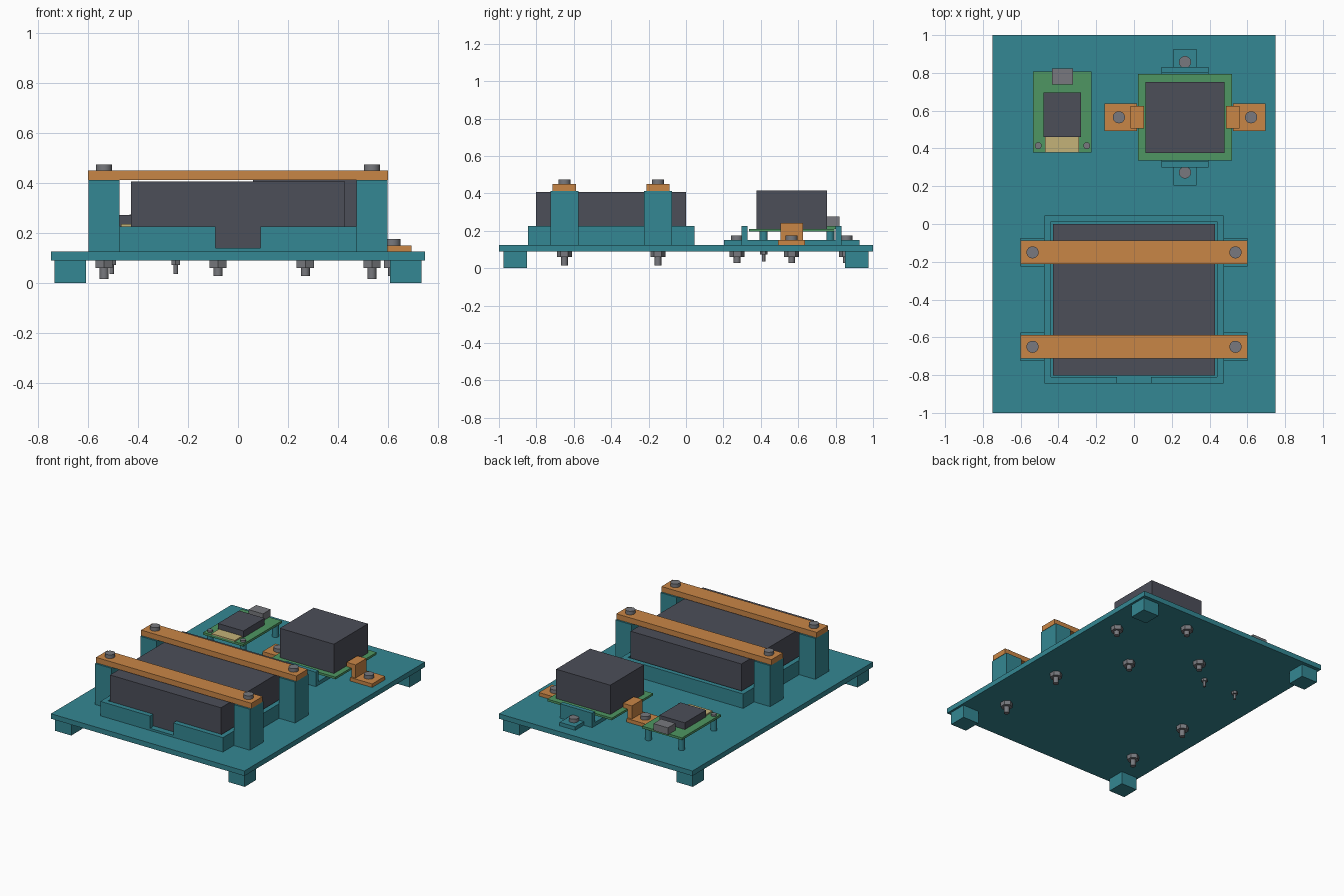
import bpy, bmesh, math
from mathutils import Matrix

if "Cube" in bpy.data.objects:
    bpy.data.objects.remove(bpy.data.objects["Cube"])


def material(name, rgb):
    lin = [((c / 255 + 0.055) / 1.055) ** 2.4 for c in rgb]
    m = bpy.data.materials.new(name)
    m.diffuse_color = (*lin, 1)
    m.use_nodes = True
    m.node_tree.nodes["Principled BSDF"].inputs["Base Color"].default_value = m.diffuse_color
    return m


TEAL = material("teal plastic", (52, 135, 147))
ORANGE = material("orange plastic", (201, 134, 70))
DARK = material("dark casing", (76, 78, 89))
GREEN = material("circuit green", (78, 150, 98))
GREY = material("steel grey", (120, 121, 126))
TAN = material("tan contact strip", (196, 178, 120))


def add_box(bm, x0, x1, y0, y1, z0, z1):
    m = Matrix.Translation(((x0 + x1) / 2, (y0 + y1) / 2, (z0 + z1) / 2))
    m = m @ Matrix.Diagonal((abs(x1 - x0), abs(y1 - y0), z1 - z0, 1))
    bmesh.ops.create_cube(bm, size=1, matrix=m)


def add_rod(bm, x, y, r, z0, z1, sides=24):
    bmesh.ops.create_cone(bm, cap_ends=True, segments=sides, radius1=r, radius2=r, depth=z1 - z0,
                          matrix=Matrix.Translation((x, y, (z0 + z1) / 2)))


def finish(bm, name, mat):
    bmesh.ops.recalc_face_normals(bm, faces=bm.faces)
    me = bpy.data.meshes.new(name)
    bm.to_mesh(me)
    bm.free()
    me.materials.append(mat)
    ob = bpy.data.objects.new(name, me)
    bpy.context.collection.objects.link(ob)
    return ob


def box(name, mat, *dims):
    bm = bmesh.new()
    add_box(bm, *dims)
    return finish(bm, name, mat)


def extrude_profile(name, mat, pts, axis, lo, hi):
    """Closed outline extruded along z (outline in x, y) or along y (outline in x, z)."""
    bm = bmesh.new()
    place = (lambda a, b, t: (a, b, t)) if axis == "z" else (lambda a, b, t: (a, t, b))
    face = bm.faces.new([bm.verts.new(place(a, b, lo)) for a, b in pts])
    ext = bmesh.ops.extrude_face_region(bm, geom=[face])
    shift = place(0, 0, hi - lo)
    bmesh.ops.translate(bm, vec=shift, verts=[v for v in ext["geom"] if isinstance(v, bmesh.types.BMVert)])
    return finish(bm, name, mat)


def bolt(name, x, y, z_seat, z_tip, head_r=0.032, head_h=0.025, shaft_r=0.018, nut_r=0.04, nut_z=0.06):
    bm = bmesh.new()
    add_rod(bm, x, y, head_r, z_seat, z_seat + head_h)
    add_rod(bm, x, y, shaft_r, z_tip, z_seat, 16)
    add_rod(bm, x, y, nut_r, nut_z, 0.09, 6)
    ob = finish(bm, name, GREY)
    for p in ob.data.polygons:  # round shanks smooth, hex nut flat
        p.use_smooth = True
    bpy.context.view_layer.objects.active = ob
    ob.select_set(True)
    bpy.ops.object.shade_smooth_by_angle(angle=math.radians(30))
    ob.select_set(False)


# Base plate and corner feet
P = 0.125
box("base_plate", TEAL, -0.75, 0.75, -1, 1, 0.09, P)
for sx in (-1, 1):
    for sy in (-1, 1):
        box("foot", TEAL, sx * 0.61, sx * 0.735, sy * 0.85, sy * 0.975, 0, 0.09)

# Battery tray: floor plus a wall ring with a gap in the front
box("tray_floor", TEAL, -0.475, 0.475, -0.845, 0.045, P, 0.14)
g, xo, xi = 0.09, 0.475, 0.44
extrude_profile("tray_wall", TEAL, [
    (g, -0.845), (xo, -0.845), (xo, 0.045), (-xo, 0.045), (-xo, -0.845), (-g, -0.845),
    (-g, -0.81), (-xi, -0.81), (-xi, 0.012), (xi, 0.012), (xi, -0.81), (g, -0.81)], "z", 0.14, 0.226)
box("battery", DARK, -0.43, 0.43, -0.803, 0, 0.14, 0.407)

# Clamp posts, straps and their bolts
for y in (-0.65, -0.15):
    box("strap", ORANGE, -0.602, 0.602, y - 0.0625, y + 0.0625, 0.412, 0.45)
    for sx in (-1, 1):
        box("post", TEAL, sx * 0.475, sx * 0.6, y - 0.075, y + 0.075, P, 0.412)
        bolt("strap_bolt", sx * 0.537, y, 0.45, 0.015)

# Power module on its support
cx, cy = 0.27, 0.565
box("module_support", TEAL, 0.145, 0.395, 0.33, 0.80, P, 0.15)
box("module_board", GREEN, cx - 0.25, cx + 0.25, cy - 0.228, cy + 0.228, 0.195, 0.21)
box("module_case", DARK, cx - 0.21, cx + 0.21, cy - 0.188, cy + 0.188, 0.21, 0.415)

for s in (-1, 1):
    # End stop: upright wall with a bolted tab
    bm = bmesh.new()
    add_box(bm, cx - 0.125, cx + 0.125, cy + s * 0.235, cy + s * 0.267, P, 0.226)
    add_box(bm, cx - 0.06, cx + 0.06, cy + s * 0.267, cy + s * 0.362, P, 0.15)
    finish(bm, "end_stop", TEAL)
    bolt("end_stop_bolt", cx, cy + s * 0.292, 0.15, 0.028)
    # Side clip: bolted foot, riser and lip over the board edge
    extrude_profile("side_clip_foot", ORANGE, [
        (cx + s * a, z) for a, z in
        [(0.255, P), (0.425, P), (0.425, 0.15), (0.255, 0.15)]], "y", cy - 0.072, cy + 0.072)
    extrude_profile("side_clip_hook", ORANGE, [
        (cx + s * a, z) for a, z in
        [(0.255, 0.15), (0.288, 0.15), (0.288, 0.242), (0.218, 0.242), (0.218, 0.212), (0.255, 0.212)]],
        "y", cy - 0.06, cy + 0.06)
    bolt("side_clip_bolt", cx + s * 0.35, cy, 0.15, 0.028)

# Controller board on standoffs
box("controller_board", GREEN, -0.535, -0.225, 0.378, 0.808, 0.21, 0.226)
box("controller_chip", DARK, -0.478, -0.28, 0.46, 0.695, 0.226, 0.273)
box("contact_strip", TAN, -0.47, -0.29, 0.378, 0.46, 0.226, 0.235)
box("cable_socket", GREY, -0.435, -0.323, 0.738, 0.822, 0.226, 0.275)
for x in (-0.507, -0.25):
    for y in (0.415, 0.772):
        bm = bmesh.new()
        add_rod(bm, x, y, 0.021, P, 0.21, 20)
        finish(bm, "standoff", TEAL)
    bolt("board_screw", x, 0.415, 0.226, 0.035, 0.018, 0.012, 0.009, 0.02, 0.072)
